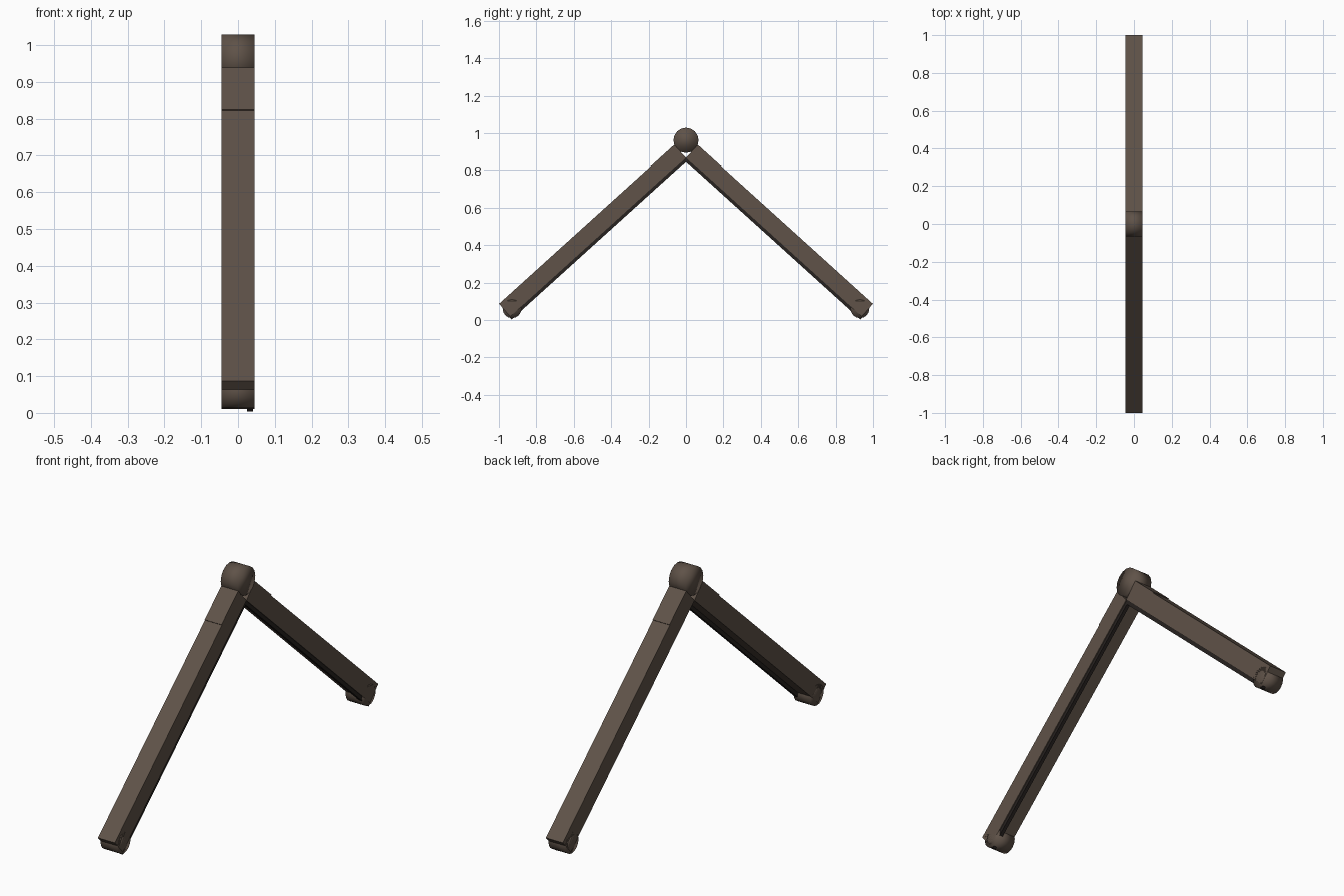
import bpy, bmesh, math

if "Cube" in bpy.data.objects:
    bpy.data.objects.remove(bpy.data.objects["Cube"])

HALF = 0.045                      # half width of the frame in x
ANG = math.atan2(0.851, 0.941)    # slope of the beams
C, S = math.cos(ANG), math.sin(ANG)
APEX_Z = 0.869                    # where the inner beam corners meet


def material(name, rgb):
    m = bpy.data.materials.new(name)
    m.diffuse_color = (*rgb, 1)
    m.use_nodes = True
    m.node_tree.nodes["Principled BSDF"].inputs["Base Color"].default_value = m.diffuse_color
    return m


brown = material("dark_brown", (0.115, 0.085, 0.065))
black = material("near_black", (0.02, 0.016, 0.014))


def beam_prism(name, profile, x0, x1, side, mat):
    """Extrude a profile given as (distance down the slope, height off the underside)."""
    bm = bmesh.new()
    pts = [(side * (s * C + t * S), APEX_Z - s * S + t * C) for s, t in profile]
    face = bm.faces.new([bm.verts.new((x0, y, z)) for y, z in pts])
    ext = bmesh.ops.extrude_face_region(bm, geom=[face])
    verts = [g for g in ext["geom"] if isinstance(g, bmesh.types.BMVert)]
    bmesh.ops.translate(bm, vec=(x1 - x0, 0, 0), verts=verts)
    bmesh.ops.recalc_face_normals(bm, faces=bm.faces[:])
    mesh = bpy.data.meshes.new(name)
    bm.to_mesh(mesh)
    bm.free()
    mesh.materials.append(mat)
    obj = bpy.data.objects.new(name, mesh)
    bpy.context.collection.objects.link(obj)


def round_bar(name, y, z, r):
    bpy.ops.mesh.primitive_cylinder_add(vertices=16, radius=r, depth=2 * HALF,
                                        location=(0, y, z), rotation=(0, math.pi / 2, 0))
    obj = bpy.context.object
    obj.name = name
    obj.data.materials.append(brown)
    bpy.ops.object.shade_smooth()


# Hinge drum at the top
round_bar("top_drum", 0, 0.962, 0.067)

for label, side in (("front", -1), ("back", 1)):
    # Sloping beam, with a slightly raised upper section
    beam_prism(label + "_beam",
               [(0, 0), (1.266, 0), (1.266, 0.09), (0.17, 0.09), (0.17, 0.094), (0, 0.094)],
               -HALF, HALF, side, brown)
    # Thin strip under one edge of the beam
    beam_prism(label + "_strip",
               [(0, 0.002), (1.272, 0.002), (1.272, -0.017), (-0.015, -0.017)],
               0.024, 0.041, side, black)
    # Rounded foot under the lower end
    round_bar(label + "_foot", side * 0.93, 0.06, 0.05)
